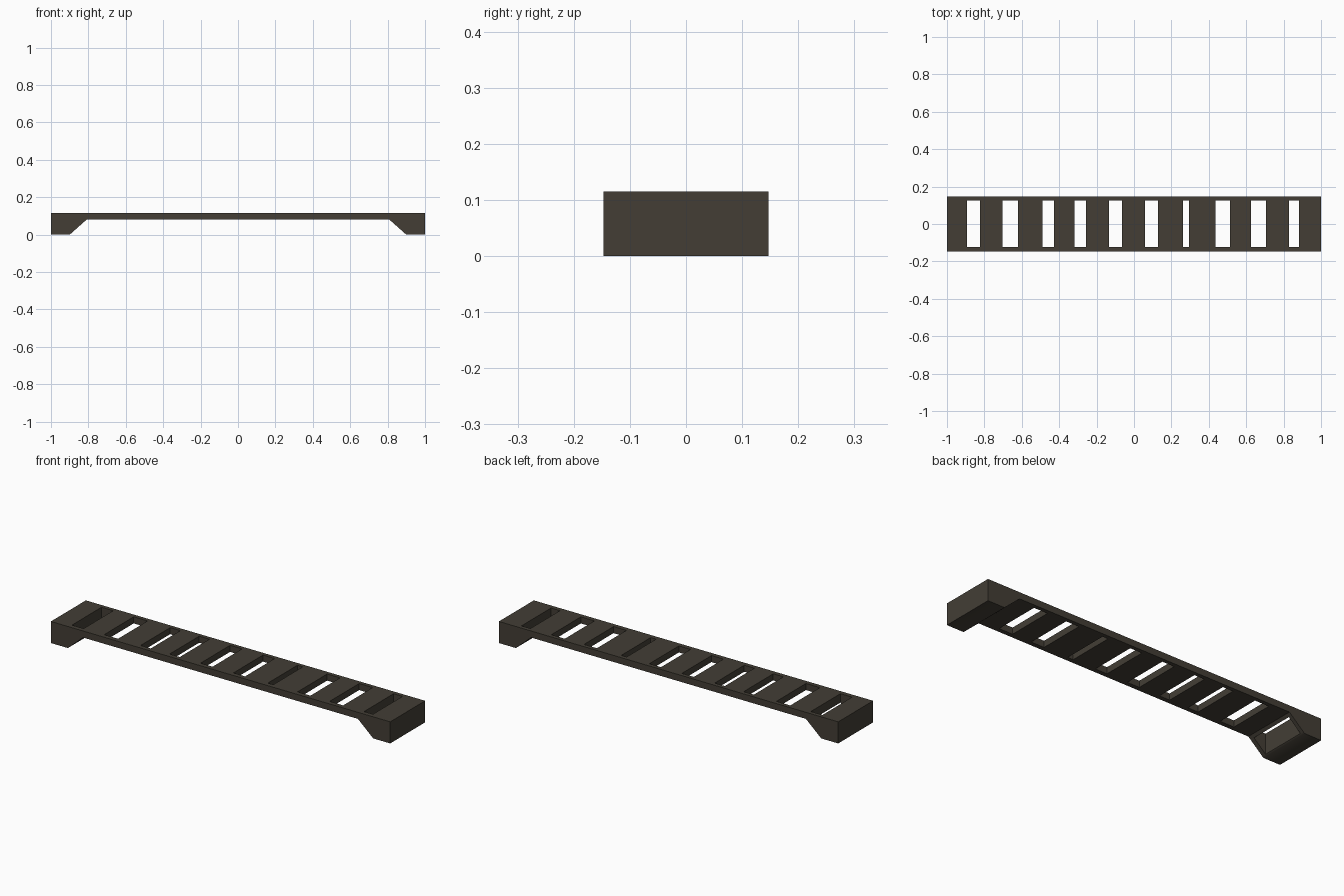
import bpy, bmesh

if "Cube" in bpy.data.objects:
    bpy.data.objects.remove(bpy.data.objects["Cube"])

# Overall sizes
TOP, DECK_BOTTOM = 0.115, 0.08
HALF_W, SLOT_Y0, SLOT_Y1 = 0.147, -0.123, 0.126
FOOT_FLAT, FOOT_TOP = 0.90, 0.81

# Irregular gaps between the planks
slots = [(-0.893, -0.824), (-0.703, -0.621), (-0.488, -0.428), (-0.317, -0.257),
         (-0.135, -0.064), (0.059, 0.128), (0.262, 0.294), (0.437, 0.513),
         (0.626, 0.706), (0.829, 0.882)]


def underside(x):
    """Height of the underside: flat deck, sloping down to the end feet."""
    t = (abs(x) - FOOT_TOP) / (FOOT_FLAT - FOOT_TOP)
    return DECK_BOTTOM * (1 - min(max(t, 0), 1))


wood = bpy.data.materials.new("dark weathered wood")
wood.diffuse_color = (0.056, 0.048, 0.036, 1)
wood.use_nodes = True
wood.node_tree.nodes["Principled BSDF"].inputs["Base Color"].default_value = wood.diffuse_color

# Top surface as a grid of cells with the gaps left open
xs = sorted({-1, 1, -FOOT_FLAT, FOOT_FLAT, -FOOT_TOP, FOOT_TOP}
            | {x for s in slots for x in s})
ys = [-HALF_W, SLOT_Y0, SLOT_Y1, HALF_W]
bm = bmesh.new()
grid = [[bm.verts.new((x, y, TOP)) for y in ys] for x in xs]
for i in range(len(xs) - 1):
    mid = (xs[i] + xs[i + 1]) / 2
    for j in range(3):
        if j == 1 and any(a < mid < b for a, b in slots):
            continue
        bm.faces.new((grid[i][j], grid[i + 1][j], grid[i + 1][j + 1], grid[i][j + 1]))

# Thickness, with the feet shaped by the underside profile
res = bmesh.ops.extrude_face_region(bm, geom=bm.faces[:], use_keep_orig=True)
for v in res["geom"]:
    if isinstance(v, bmesh.types.BMVert):
        v.co.z = underside(v.co.x)
bmesh.ops.recalc_face_normals(bm, faces=bm.faces[:])

# Soft shading only where the foot slope rolls into the foot base
for f in bm.faces:
    f.smooth = True
for e in bm.edges:
    e.smooth = all(v.co.z < 1e-4 and abs(abs(v.co.x) - FOOT_FLAT) < 1e-4 for v in e.verts) \
        or e.calc_face_angle(1) < 0.01

mesh = bpy.data.meshes.new("slatted_walkway")
bm.to_mesh(mesh)
bm.free()
mesh.materials.append(wood)
bpy.context.collection.objects.link(bpy.data.objects.new("slatted_walkway", mesh))
